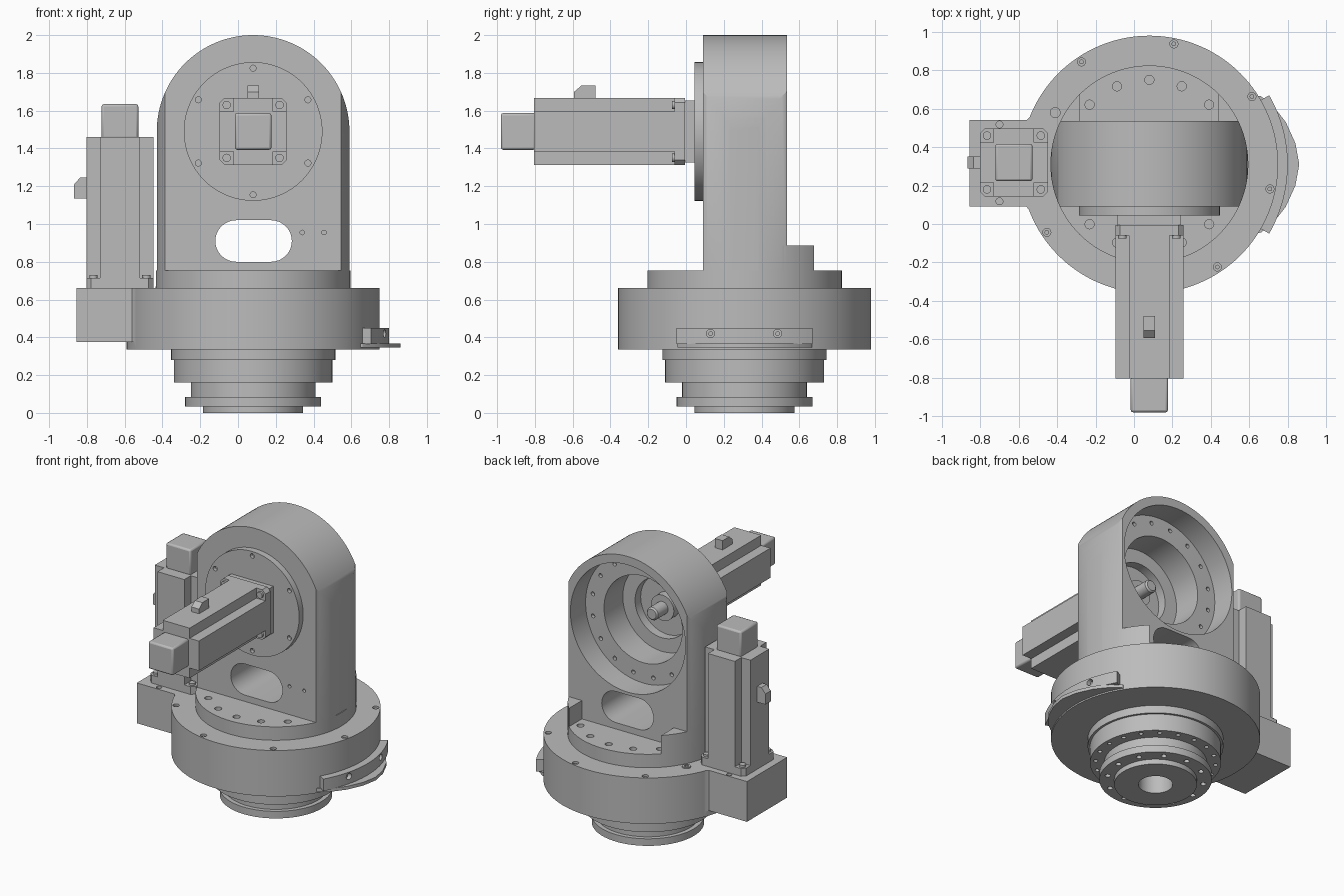
import bpy, bmesh
from math import sin, cos, pi, radians, sqrt
from mathutils import Matrix, Vector

if "Cube" in bpy.data.objects:
    bpy.data.objects.remove(bpy.data.objects["Cube"])

grey = bpy.data.materials.new("machine_grey")
grey.use_nodes = True
grey.diffuse_color = (0.5, 0.5, 0.5, 1)
grey.node_tree.nodes["Principled BSDF"].inputs["Base Color"].default_value = (0.5, 0.5, 0.5, 1)

CX, CY, CZ = 0.08, 0.31, 1.49          # turntable axis and arm bore height
R = 0.515                              # turntable radius
# local z towards the front, local x upwards
FRONT = Matrix(((0, -1, 0), (0, 0, -1), (1, 0, 0))).to_4x4()
AXIS = Matrix.Translation((CX, CY, 0))
BORE = Matrix.Translation((CX, 0, CZ)) @ FRONT


def finish(name, bm, matrix=Matrix()):
    bmesh.ops.transform(bm, matrix=matrix, verts=bm.verts)
    bmesh.ops.recalc_face_normals(bm, faces=bm.faces)
    mesh = bpy.data.meshes.new(name)
    bm.to_mesh(mesh)
    bm.free()
    mesh.materials.append(grey)
    ob = bpy.data.objects.new(name, mesh)
    bpy.context.collection.objects.link(ob)
    return ob


def prism(name, points, lo, hi, matrix=Matrix()):
    bm = bmesh.new()
    face = bm.faces.new([bm.verts.new((x, y, lo)) for x, y in points])
    ext = bmesh.ops.extrude_face_region(bm, geom=[face])["geom"]
    top = [v for v in ext if isinstance(v, bmesh.types.BMVert)]
    bmesh.ops.translate(bm, vec=(0, 0, hi - lo), verts=top)
    return finish(name, bm, matrix)


def lathe(name, profile, matrix=Matrix(), steps=96):
    bm = bmesh.new()
    verts = [bm.verts.new((r, 0, z)) for r, z in profile]
    edges = [bm.edges.new(pair) for pair in zip(verts, verts[1:])]
    bmesh.ops.spin(bm, geom=verts + edges, cent=(0, 0, 0), axis=(0, 0, 1),
                   angle=2 * pi, steps=steps, use_merge=True)
    bmesh.ops.remove_doubles(bm, verts=bm.verts, dist=0.0005)
    return finish(name, bm, matrix)


def pins(name, spots, r, lo, hi, matrix=Matrix(), sides=16):
    bm = bmesh.new()
    for x, y in spots:
        place = Matrix.Translation((x, y, (lo + hi) / 2))
        bmesh.ops.create_cone(bm, cap_ends=True, segments=sides, radius1=r, radius2=r,
                              depth=hi - lo, matrix=place)
    return finish(name, bm, matrix)


def boolean(target, tool, mode="DIFFERENCE"):
    mod = target.modifiers.new(mode, "BOOLEAN")
    mod.object, mod.operation, mod.solver = tool, mode, "EXACT"
    bpy.context.view_layer.objects.active = target
    bpy.ops.object.modifier_apply(modifier=mod.name)
    bpy.data.objects.remove(tool)


def arc(r, start, end, n, x=0, y=0):
    angles = [radians(start + (end - start) * i / n) for i in range(n + 1)]
    return [(x + r * cos(a), y + r * sin(a)) for a in angles]


def ring(r, n, start=0):
    return arc(r, start, start + 360, n)[:-1]


def rect(x0, x1, y0, y1):
    return [(x0, y0), (x1, y0), (x1, y1), (x0, y1)]


# Stepped mounting column with central bore
column = lathe("mounting_column", [
    (0, 0.3), (0.11, 0.3), (0.11, 0), (0.265, 0), (0.265, 0.035), (0.36, 0.035), (0.36, 0.085),
    (0.33, 0.085), (0.33, 0.16), (0.42, 0.16), (0.42, 0.28), (0.435, 0.28), (0.435, 0.34), (0, 0.34)], AXIS)
boolean(column, pins("tool", ring(0.31, 12), 0.018, 0.02, 0.07, AXIS))
boolean(column, pins("tool", ring(0.385, 20), 0.014, 0.13, 0.2, AXIS))

# Main ring with the gearbox block for the side motor
base = lathe("base_ring", [(0, 0.335), (0.67, 0.335), (0.67, 0.66), (0, 0.66)], AXIS, 128)
outline = [(-0.3, -0.12), (-0.47, -0.06), (-0.5, 0.02), (-0.56, 0.09), (-0.855, 0.09),
           (-0.855, 0.54), (-0.56, 0.54), (-0.5, 0.6), (-0.47, 0.68), (-0.3, 0.74)]
boolean(base, prism("tool", outline, 0.375, 0.66), "UNION")
ring_holes = [p for i, p in enumerate(ring(0.64, 8, 33.5)) if i != 3]
boolean(base, pins("tool", ring_holes, 0.021, 0.63, 0.7, AXIS))
pins("ring_screws", ring_holes, 0.012, 0.62, 0.65, AXIS)
boolean(base, pins("tool", [(-0.7, 0.118), (-0.7, 0.518)], 0.018, 0.63, 0.7))
lathe("filler_plug", [(0, 0.662), (0.014, 0.662), (0.014, 0.668), (0.028, 0.668), (0.028, 0.65)],
      Matrix.Translation((-0.41, 0.58, 0)), 24)

# Rotating table
table = lathe("turntable", [(0, 0.65), (R, 0.65), (R, 0.755), (0, 0.755)], AXIS, 128)
boolean(table, pins("tool", ring(0.44, 16), 0.024, 0.725, 0.8, AXIS))

# Arched arm housing, trimmed to the round of the table
UP = Matrix.Rotation(pi / 2, 4, "X")   # drawn in x and z, extruded along -y
arch = [(CX + 0.51, 0.75)] + arc(0.51, 0, 180, 64, CX, CZ) + [(CX - 0.51, 0.75)]
housing = prism("arm_housing", arch, -0.535, -0.09, UP)
boolean(housing, lathe("tool", [(0, 0.7), (R, 0.7), (R, 2.1), (0, 2.1)], AXIS, 128), "INTERSECT")
slot = arc(0.11, -90, 90, 16, 0.175, 0.91) + arc(0.11, 90, 270, 16, -0.01, 0.91)
boolean(housing, prism("tool", slot, -0.7, 0.1, UP))
boolean(housing, lathe("tool", [
    (0, -0.6), (0.45, -0.6), (0.45, -0.365), (0.306, -0.365), (0.306, -0.155),
    (0.21, -0.155), (0.21, 0), (0, 0)], BORE))
boolean(housing, pins("tool", ring(0.4, 16, 11), 0.014, -0.4, -0.34, BORE))
boolean(housing, pins("tool", [(0.34, 0.955), (0.455, 0.955)], 0.012, -0.13, 0, UP))

# Raised rear corners on the table
for side, name in ((1, "left"), (-1, "right")):
    rim = arc(R, 25.9, 45.65, 10)
    corner = [(0.36, 0.2), (sqrt(R * R - 0.04), 0.2)] + rim
    prism(name + "_rear_corner", [(side * x, y) for x, y in corner], 0.75, 0.885, AXIS)

# Round motor plate and drive shaft
plate = lathe("motor_plate", [(0, -0.092), (0.367, -0.092), (0.367, -0.045), (0, -0.045)], BORE)
boolean(plate, pins("tool", ring(0.335, 6), 0.016, -0.07, 0, BORE))
lathe("drive_shaft", [(0, -0.27), (0.035, -0.27), (0.045, -0.26), (0.045, -0.15), (0.09, -0.15),
                      (0.09, -0.08), (0, -0.08)], BORE, 32)


def motor(label, matrix):
    h, a = 0.177, 0.105
    c = h - 0.025
    flange = [(h, -c), (h, c), (c, h), (-c, h), (-h, c), (-h, -c), (-c, -h), (c, -h)]
    prism(label + "_flange", flange, 0, 0.055, matrix)
    cross = []
    for q in range(4):
        s, k = round(sin(q * pi / 2)), round(cos(q * pi / 2))
        cross += [(x * k - y * s, x * s + y * k) for x, y in ((h, -a), (h, a), (a, a))]
    prism(label + "_body", cross, 0.05, 0.8, matrix)
    cap = prism(label + "_end_cap", rect(-0.097, 0.097, -0.097, 0.097), 0.79, 0.975, matrix)
    bevel = cap.modifiers.new("bevel", "BEVEL")
    bevel.width, bevel.segments = 0.012, 2
    pins(label + "_screws", [(x, y) for x in (-0.14, 0.14) for y in (-0.14, 0.14)],
         0.022, 0.05, 0.07, matrix)
    # plug with a sloped end, drawn along the motor
    plug = [(0.17, 0.475), (0.242, 0.475), (0.242, 0.55), (0.21, 0.587), (0.17, 0.587)]
    prism(label + "_plug", plug, -0.03, 0.03, matrix @ UP)


motor("arm_motor", BORE @ Matrix.Translation((0, 0, 0.005)))
motor("base_motor", Matrix.Translation((-0.625, 0.32, 0.66)) @ Matrix.Rotation(pi, 4, "Z"))
prism("arm_motor_adapter", rect(-0.165, 0.165, -0.165, 0.165), -0.05, 0.01, BORE)

# Curved stop bracket: ledge below, wall above
ledge = [(0.52, -0.36), (0.58, -0.355), (0.64, -0.31), (0.71, -0.22), (0.76, -0.11), (0.78, 0)]
ledge += [(x, -y) for x, y in reversed(ledge[:-1])]
prism("bracket_ledge", ledge, 0.345, 0.368, AXIS)
wall = arc(0.72, -30, 30, 24) + arc(0.65, 30, -30, 24)
bracket = prism("bracket_wall", wall, 0.365, 0.45, AXIS)
SIDE = Matrix(((0, 0, 1), (1, 0, 0), (0, 1, 0))).to_4x4()
boolean(bracket, pins("tool", [(0.13, 0.42), (0.485, 0.42)], 0.022, 0.74, 0.9, SIDE))
pins("bracket_screws", [(0.13, 0.42), (0.485, 0.42)], 0.012, 0.72, 0.76, SIDE)

# Smooth the round surfaces, keep edges sharp
bpy.ops.object.select_all(action="DESELECT")
for ob in bpy.context.collection.objects:
    if ob.type == "MESH" and grey.name in ob.data.materials:
        ob.select_set(True)
        bpy.context.view_layer.objects.active = ob
bpy.ops.object.shade_smooth_by_angle(angle=radians(30))
